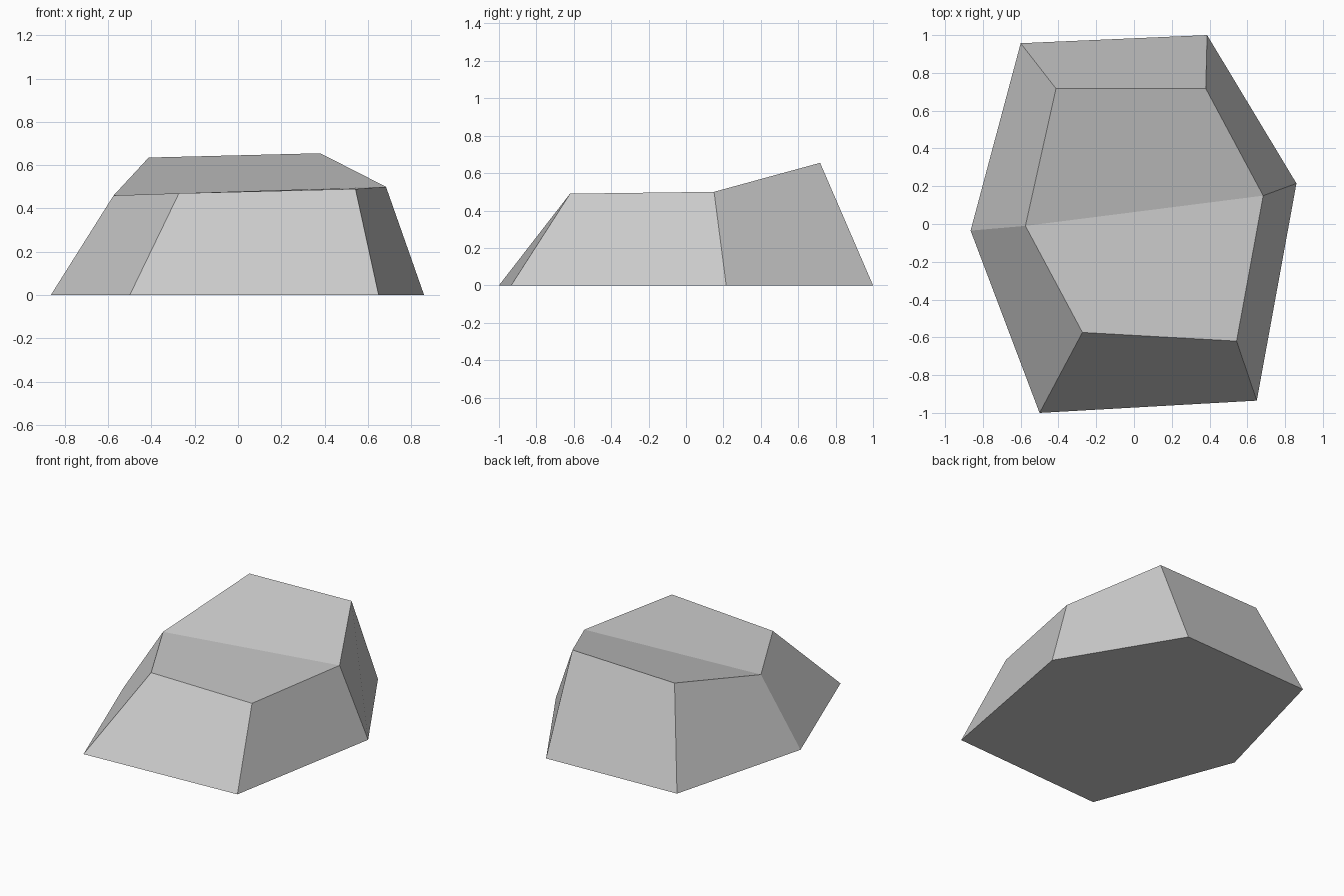
import bpy
import bmesh

cube = bpy.data.objects.get("Cube")
if cube:
    bpy.data.objects.remove(cube, do_unlink=True)

# Stone colour
stone = bpy.data.materials.new("stone_grey")
stone.use_nodes = True
grey = (0.6, 0.6, 0.6, 1)
stone.diffuse_color = grey
stone.node_tree.nodes["Principled BSDF"].inputs["Base Color"].default_value = grey

# Six-sided outlines of the foot and of the tilted crown, both anticlockwise
foot = [(-0.5, -1, 0), (0.65, -0.935, 0), (0.86, 0.215, 0),
        (0.387, 1, 0), (-0.6, 0.957, 0), (-0.865, -0.035, 0)]
crown = [(-0.273, -0.574, 0.47), (0.543, -0.62, 0.49), (0.684, 0.15, 0.5),
         (0.38, 0.717, 0.655), (-0.413, 0.717, 0.635), (-0.575, -0.01, 0.46)]

bm = bmesh.new()
low = [bm.verts.new(p) for p in foot]
top = [bm.verts.new(p) for p in crown]

# Underside and sloping sides
bm.faces.new(low[::-1])
for i in range(6):
    j = (i + 1) % 6
    bm.faces.new((low[i], low[j], top[j], top[i]))

# Crown, creased across the middle: flat front, rising back
bm.faces.new((top[0], top[1], top[2], top[5]))
bm.faces.new((top[2], top[3], top[4], top[5]))

mesh = bpy.data.meshes.new("rock")
bm.to_mesh(mesh)
bm.free()
mesh.materials.append(stone)
rock = bpy.data.objects.new("rock", mesh)
bpy.context.collection.objects.link(rock)
